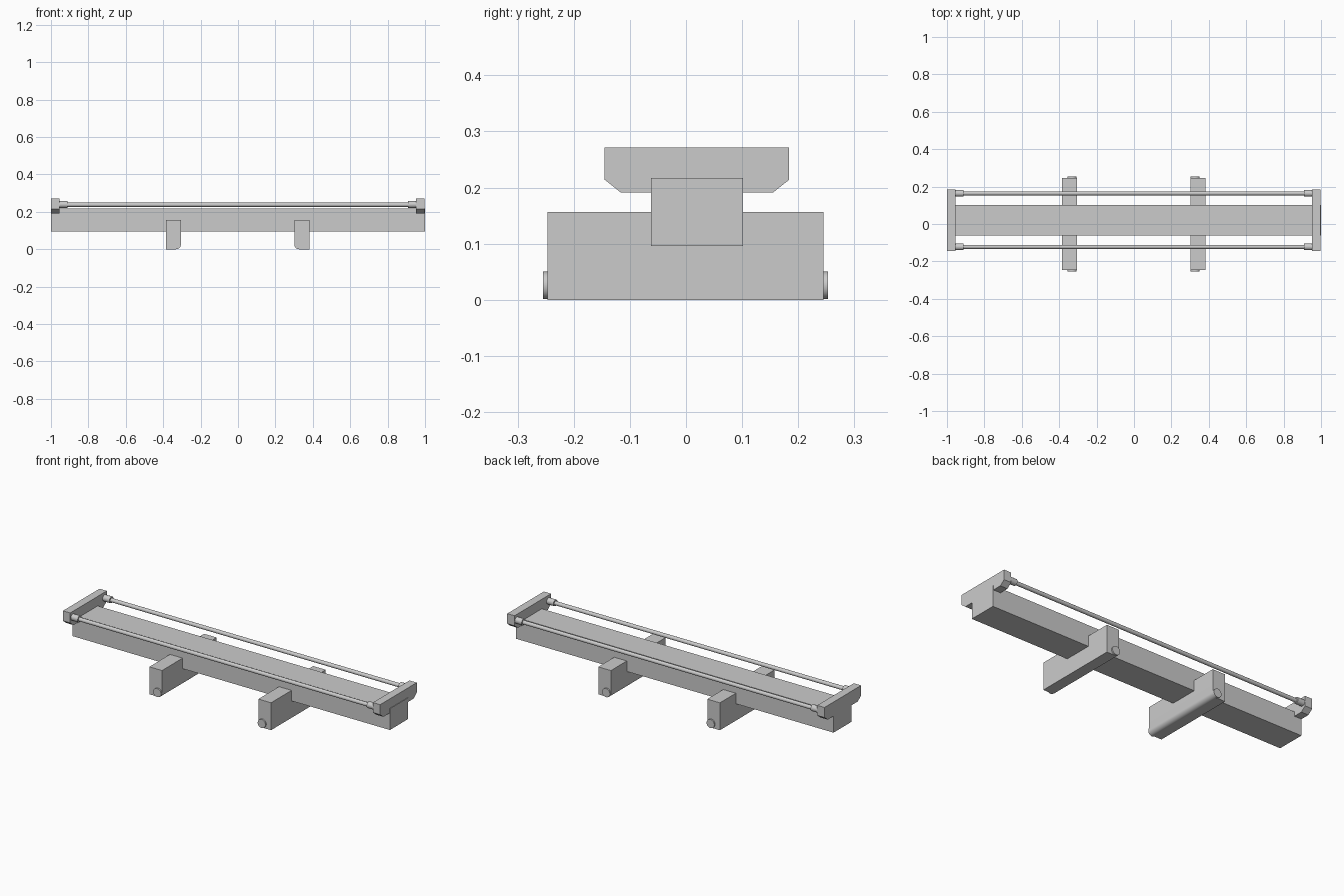
import bpy, bmesh, math
from mathutils import Matrix

if "Cube" in bpy.data.objects:
    bpy.data.objects.remove(bpy.data.objects["Cube"])

CX = -0.002   # mirror plane of the fittings


def extrude(name, pts, vec, smooth=False):
    """Closed 3D outline pushed along vec into a solid."""
    bm = bmesh.new()
    face = bm.faces.new([bm.verts.new(p) for p in pts])
    new = bmesh.ops.extrude_face_region(bm, geom=[face])["geom"]
    bmesh.ops.translate(bm, vec=vec, verts=[g for g in new if isinstance(g, bmesh.types.BMVert)])
    bmesh.ops.recalc_face_normals(bm, faces=bm.faces)
    return finish(name, bm, smooth)


def cylinder(name, axis, centre, radius, length):
    bm = bmesh.new()
    rot = Matrix.Rotation(math.pi / 2, 4, 'Y' if axis == 'X' else 'X')
    bmesh.ops.create_cone(bm, cap_ends=True, segments=32, radius1=radius, radius2=radius,
                          depth=length, matrix=Matrix.Translation(centre) @ rot)
    return finish(name, bm, True)


def finish(name, bm, smooth):
    me = bpy.data.meshes.new(name)
    bm.to_mesh(me)
    bm.free()
    ob = bpy.data.objects.new(name, me)
    bpy.context.collection.objects.link(ob)
    if smooth:
        bpy.ops.object.select_all(action='DESELECT')
        ob.select_set(True)
        bpy.context.view_layer.objects.active = ob
        bpy.ops.object.shade_smooth_by_angle(angle=math.radians(30))
    return ob


# Main beam
extrude("beam", [(-1, -0.062, 0.096), (-1, 0.1015, 0.096), (-1, 0.1015, 0.217), (-1, -0.062, 0.217)],
        (2, 0, 0))

for s, side in ((-1, "left"), (1, "right")):
    # End plate with chamfered lower corners
    outline = [(-0.116, 0.191), (0.155, 0.191), (0.184, 0.214),
               (0.184, 0.271), (-0.145, 0.271), (-0.145, 0.214)]
    extrude(side + "_end_plate", [(CX + s * 0.999, y, z) for y, z in outline], (-s * 0.046, 0, 0))

    # Cross foot, rounded around the pin on its inner lower edge
    px, r = 0.329, 0.0255
    prof = [(0.383, 0.0), (0.383, 0.156), (px - r, 0.156)]
    for i in range(13):
        a = math.pi + i * math.pi / 24
        prof.append((px + r * math.cos(a), r + r * math.sin(a)))
    extrude(side + "_foot", [(CX + s * x, -0.247, z) for x, z in prof], (0, 0.492, 0), True)

    # Pin through the foot
    cylinder(side + "_pin", 'Y', (CX + s * px, -0.001, r), 0.0245, 0.508)

    # Rod sleeves
    for y, row in ((-0.122, "front"), (0.164, "back")):
        cylinder(f"{side}_{row}_sleeve", 'X', (CX + s * 0.935, y, 0.239), 0.018, 0.05)

# Long rods
for y, row in ((-0.122, "front"), (0.164, "back")):
    cylinder(row + "_rod", 'X', (CX, y, 0.238), 0.011, 1.87)
